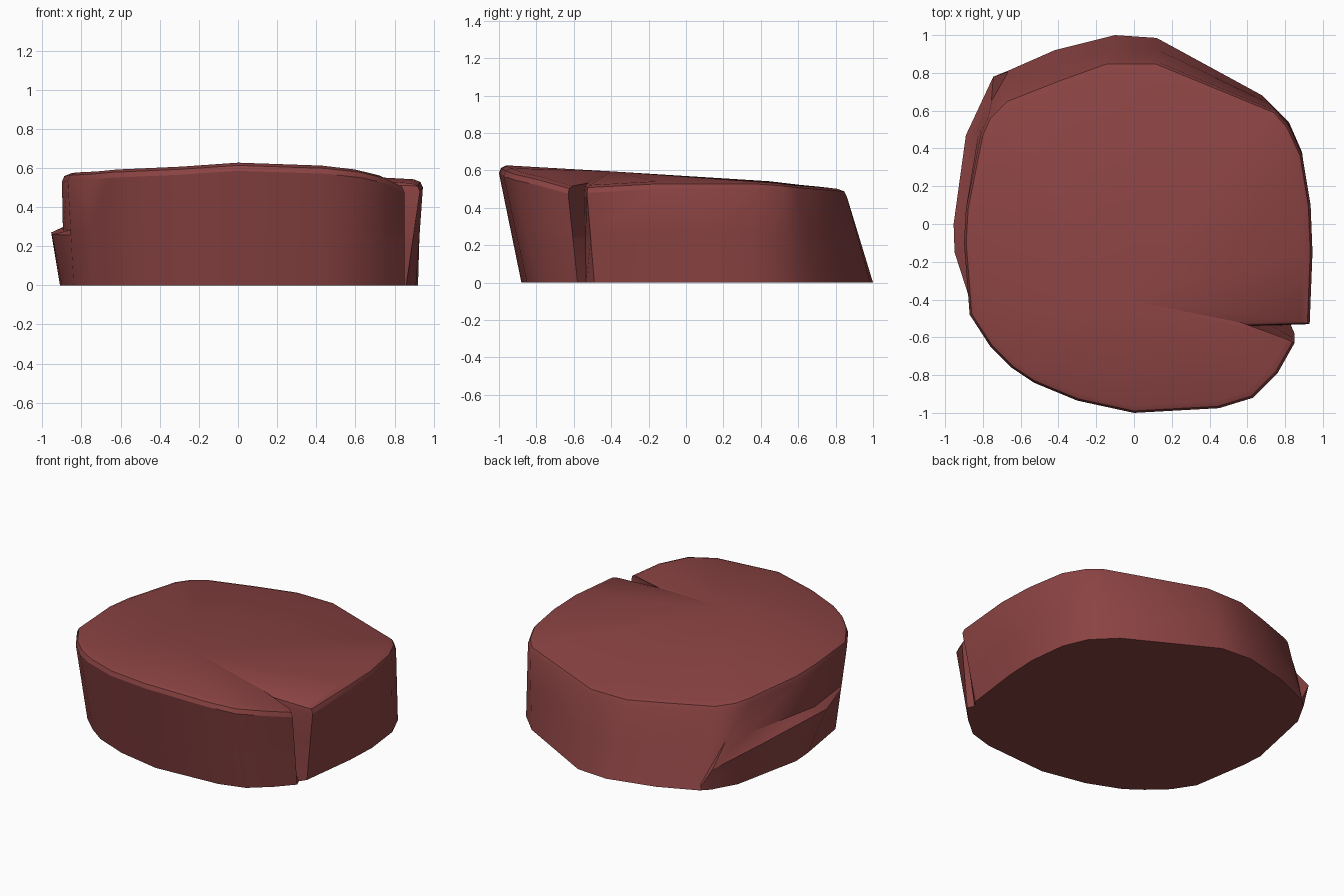
import bpy, bmesh, math
from mathutils import Vector

if "Cube" in bpy.data.objects:
    bpy.data.objects.remove(bpy.data.objects["Cube"])

# Outline columns, counter-clockwise from the front:
# bottom x, y, then upper rim x, y, z
COLUMNS = [
    (0, -.88, 0, -1.0, .585), (.45, -.85, .45, -.975, .57),
    (.62, -.80, .63, -.92, .55), (.75, -.69, .76, -.79, .52),
    (.85, -.58, .85, -.63, .475),
    (.83, -.535, .60, -.54, .49),                      # crack tip
    (.86, -.49, .93, -.53, .48), (.91, -.10, .945, -.15, .50),
    (.92, .12, .935, .10, .50), (.89, .38, .89, .37, .50),
    (.82, .54, .82, .52, .49), (.68, .68, .75, .60, .48),
    (.12, .985, .12, .86, .46), (-.10, 1.0, -.15, .86, .46),
    (-.42, .92, -.40, .77, .47), (-.67, .81, -.68, .66, .48),
    (-.72, .76, -.77, .57, .49), (-.81, .60, -.81, .48, .50),
    (-.91, .12, -.89, .08, .52), (-.90, -.02, -.90, -.10, .53),
    (-.84, -.40, -.87, -.48, .535), (-.75, -.54, -.76, -.65, .54),
    (-.63, -.65, -.65, -.76, .55), (-.52, -.73, -.53, -.84, .555),
    (-.30, -.82, -.30, -.935, .565),
]
# Broken ledge on the left side: column -> outer lip, inner foot
LEDGE = {
    16: ((-.745, .78, .15), (-.755, .65, .30)),
    17: ((-.89, .47, .24), (-.82, .50, .31)),
    18: ((-.955, 0, .27), (-.89, .08, .30)),
    19: ((-.95, -.15, .26), (-.895, -.10, .28)),
}

stone_red = bpy.data.materials.new("stone red")
stone_red.diffuse_color = (.26, .056, .056, 1)
stone_red.use_nodes = True
stone_red.node_tree.nodes["Principled BSDF"].inputs["Base Color"].default_value = stone_red.diffuse_color

bm = bmesh.new()
hub = Vector((0, -.2, 0))


def column(i, c):
    """One vertical strip of points from base to top edge."""
    low, rim = Vector((c[0], c[1], 0)), Vector(c[2:])
    if i in LEDGE:
        lip, foot = map(Vector, LEDGE[i])
    else:
        t = .04 if i == 15 else .48
        lip, foot = low.lerp(rim, t), low.lerp(rim, t + .05)

    def inset(amount, rise):
        p = rim + (hub - rim) * amount
        p.z = rim.z + rise
        return p
    return [low, lip, foot, rim, inset(.013, .028), inset(.05, .042)]


grid = [[bm.verts.new(p) for p in column(i, c)] for i, c in enumerate(COLUMNS)]

# Walls and rounded rim
for i, a in enumerate(grid):
    b = grid[(i + 1) % len(grid)]
    for k in range(len(a) - 1):
        bm.faces.new((a[k], b[k], b[k + 1], a[k + 1]))

# Sloping top and flat base
crown = bm.verts.new((-.05, -.40, .595))
for i, a in enumerate(grid):
    bm.faces.new((a[-1], grid[(i + 1) % len(grid)][-1], crown))
bm.faces.new([a[0] for a in reversed(grid)])
bmesh.ops.recalc_face_normals(bm, faces=bm.faces)

mesh = bpy.data.meshes.new("stone_slab")
bm.to_mesh(mesh)
bm.free()
mesh.materials.append(stone_red)
slab = bpy.data.objects.new("stone_slab", mesh)
bpy.context.collection.objects.link(slab)
bpy.context.view_layer.objects.active = slab
slab.select_set(True)
bpy.ops.object.shade_smooth_by_angle(angle=math.radians(30))
